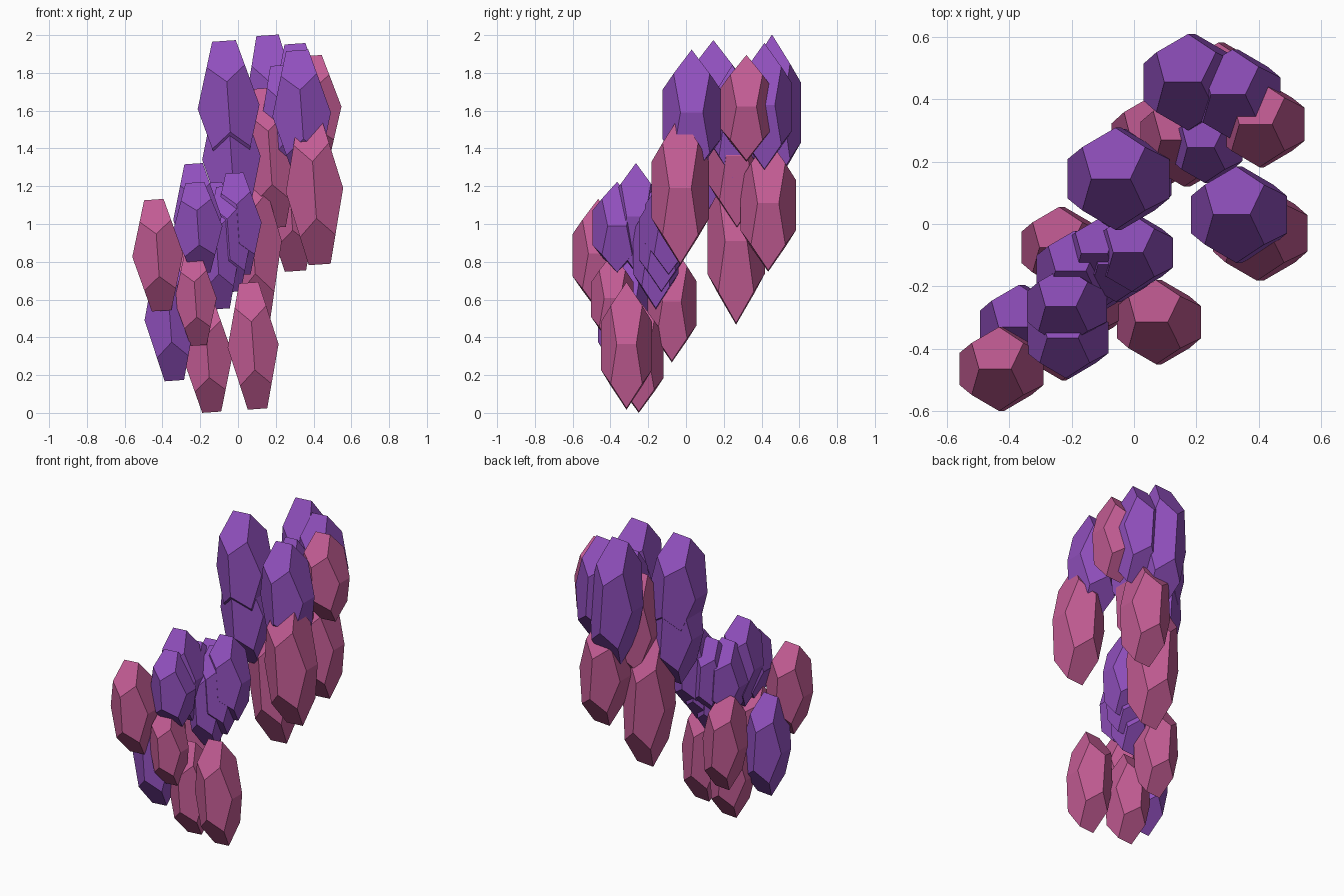
import bpy, bmesh, math

PHI = (1 + math.sqrt(5)) / 2
TILT = math.radians(-4)


def material(name, color):
    m = bpy.data.materials.new(name)
    m.diffuse_color = (*color, 1)
    return m


PURPLE = material("purple", (0.283, 0.080, 0.515))
PINK = material("pink", (0.546, 0.107, 0.296))


def crystal_mesh():
    """Unit dodecahedron (half extents 1) with a ridge along x at top and bottom."""
    bm = bmesh.new()
    signs = (-1, 1)
    a, b = 1 / PHI, 1 / PHI ** 2
    for i in signs:
        for j in signs:
            bm.verts.new((i * b, 0, j))
            bm.verts.new((i, j * b, 0))
            bm.verts.new((0, i, j * b))
            for k in signs:
                bm.verts.new((i * a, j * a, k * a))
    bmesh.ops.convex_hull(bm, input=bm.verts[:])
    bmesh.ops.dissolve_limit(bm, angle_limit=0.02, verts=bm.verts[:], edges=bm.edges[:])
    bmesh.ops.recalc_face_normals(bm, faces=bm.faces[:])
    return bm


def crystal(name, mat, x, y, z, r, h):
    bm = crystal_mesh()
    bmesh.ops.scale(bm, vec=(r, r, h), verts=bm.verts[:])
    mesh = bpy.data.meshes.new(name)
    bm.to_mesh(mesh)
    bm.free()
    mesh.materials.append(mat)
    ob = bpy.data.objects.new(name, mesh)
    ob.location = (x, y, z)
    ob.rotation_euler = (0, TILT, 0)
    bpy.context.collection.objects.link(ob)


# Each crystal: centre x, y, z, half width, half height
pink = [
    # lower group
    (-0.425, -0.465, 0.835, 0.135, 0.295),
    (-0.225, -0.390, 0.60, 0.112, 0.243),
    (-0.160, -0.250, 0.30, 0.132, 0.297),
    (0.080, -0.315, 0.355, 0.135, 0.335),
    (-0.232, -0.075, 0.58, 0.130, 0.31),
    # upper group
    (0.080, 0.265, 0.90, 0.152, 0.43),
    (0.170, 0.270, 1.35, 0.150, 0.37),
    (0.280, 0.435, 1.10, 0.147, 0.35),
    (0.405, -0.030, 1.18, 0.152, 0.395),
    (0.410, 0.320, 1.612, 0.138, 0.28),
]
purple = [
    # upper group
    (-0.050, 0.145, 1.62, 0.164, 0.35),
    (-0.035, 0.150, 1.35, 0.155, 0.35),
    (0.337, 0.030, 1.58, 0.155, 0.34),
    (0.185, 0.455, 1.59, 0.155, 0.41),
    (0.325, 0.415, 1.62, 0.145, 0.335),
    (0.235, 0.245, 1.54, 0.113, 0.30),
    # lower group
    (-0.360, -0.330, 0.50, 0.135, 0.33),
    (-0.215, -0.265, 1.03, 0.128, 0.29),
    (-0.212, -0.365, 0.98, 0.130, 0.24),
    (-0.185, -0.150, 0.95, 0.128, 0.26),
    (0.000, -0.092, 1.00, 0.125, 0.27),
    (-0.050, -0.130, 0.92, 0.120, 0.28),
    (-0.110, -0.160, 0.85, 0.120, 0.30),
    (-0.110, -0.095, 0.97, 0.110, 0.25),
]
for n, p in enumerate(pink):
    crystal(f"pink_crystal_{n + 1}", PINK, *p)
for n, p in enumerate(purple):
    crystal(f"purple_crystal_{n + 1}", PURPLE, *p)
